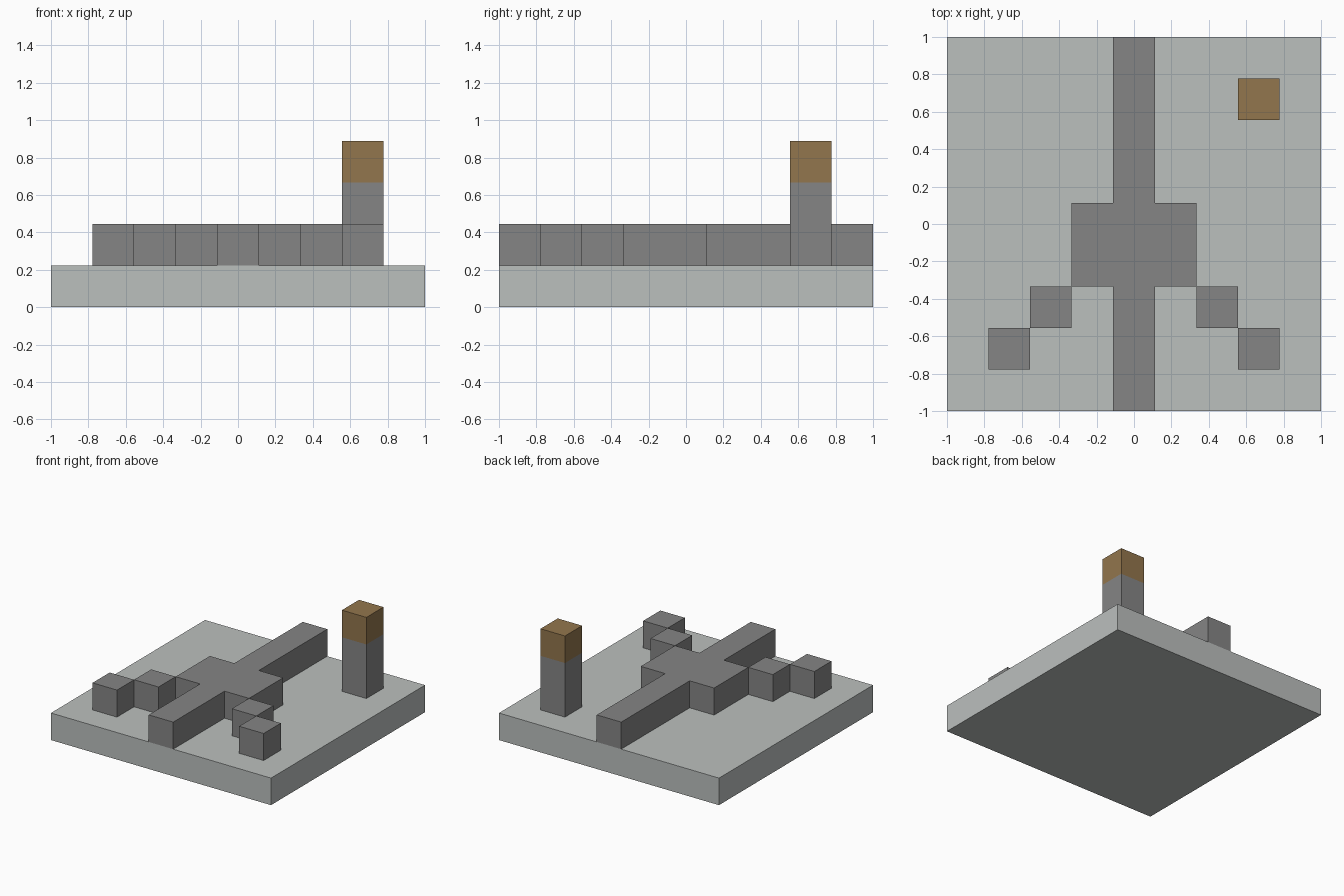
import bpy
import bmesh

old = bpy.data.objects.get("Cube")
if old:
    bpy.data.objects.remove(old, do_unlink=True)

U = 2 / 9  # one grid cell; the slab is nine cells wide


def material(name, color):
    mat = bpy.data.materials.new(name)
    mat.use_nodes = True
    mat.diffuse_color = (*color, 1)
    bsdf = mat.node_tree.nodes["Principled BSDF"]
    bsdf.inputs["Base Color"].default_value = (*color, 1)
    return mat


def prism(name, outline, z0, z1, mat):
    """Extrude a flat outline, given in cells, from z0 up to z1."""
    bm = bmesh.new()
    face = bm.faces.new([bm.verts.new((x * U, y * U, z0 * U)) for x, y in outline])
    top = bmesh.ops.extrude_face_region(bm, geom=[face])["geom"]
    verts = [v for v in top if isinstance(v, bmesh.types.BMVert)]
    bmesh.ops.translate(bm, verts=verts, vec=(0, 0, (z1 - z0) * U))
    bmesh.ops.recalc_face_normals(bm, faces=bm.faces)
    mesh = bpy.data.meshes.new(name)
    bm.to_mesh(mesh)
    bm.free()
    mesh.materials.append(mat)
    obj = bpy.data.objects.new(name, mesh)
    bpy.context.collection.objects.link(obj)
    return obj


def square(x, y, half=0.5):
    return [(x - half, y - half), (x + half, y - half),
            (x + half, y + half), (x - half, y + half)]


pale = material("pale grey", (0.50, 0.525, 0.515))
stone = material("stone grey", (0.235, 0.235, 0.235))
wood = material("brown wood", (0.29, 0.181, 0.074))

# Base slab
prism("base_slab", square(0, 0, 4.5), 0, 1, pale)

# Raised wall with a wider centre, mirrored from its left half
half = [(0.5, -4.5), (0.5, -1.5), (1.5, -1.5), (1.5, 0.5), (0.5, 0.5), (0.5, 4.5)]
prism("centre_wall", half + [(-x, y) for x, y in reversed(half)], 1, 2, stone)

# Diagonal stepping blocks on both sides
for side, label in ((1, "left"), (-1, "right")):
    prism(f"{label}_inner_block", square(2 * side, -2), 1, 2, stone)
    prism(f"{label}_outer_block", square(3 * side, -3), 1, 2, stone)

# Pillar with a wooden cap
prism("pillar", square(3, 3), 1, 3, stone)
prism("pillar_cap", square(3, 3), 3, 4, wood)
